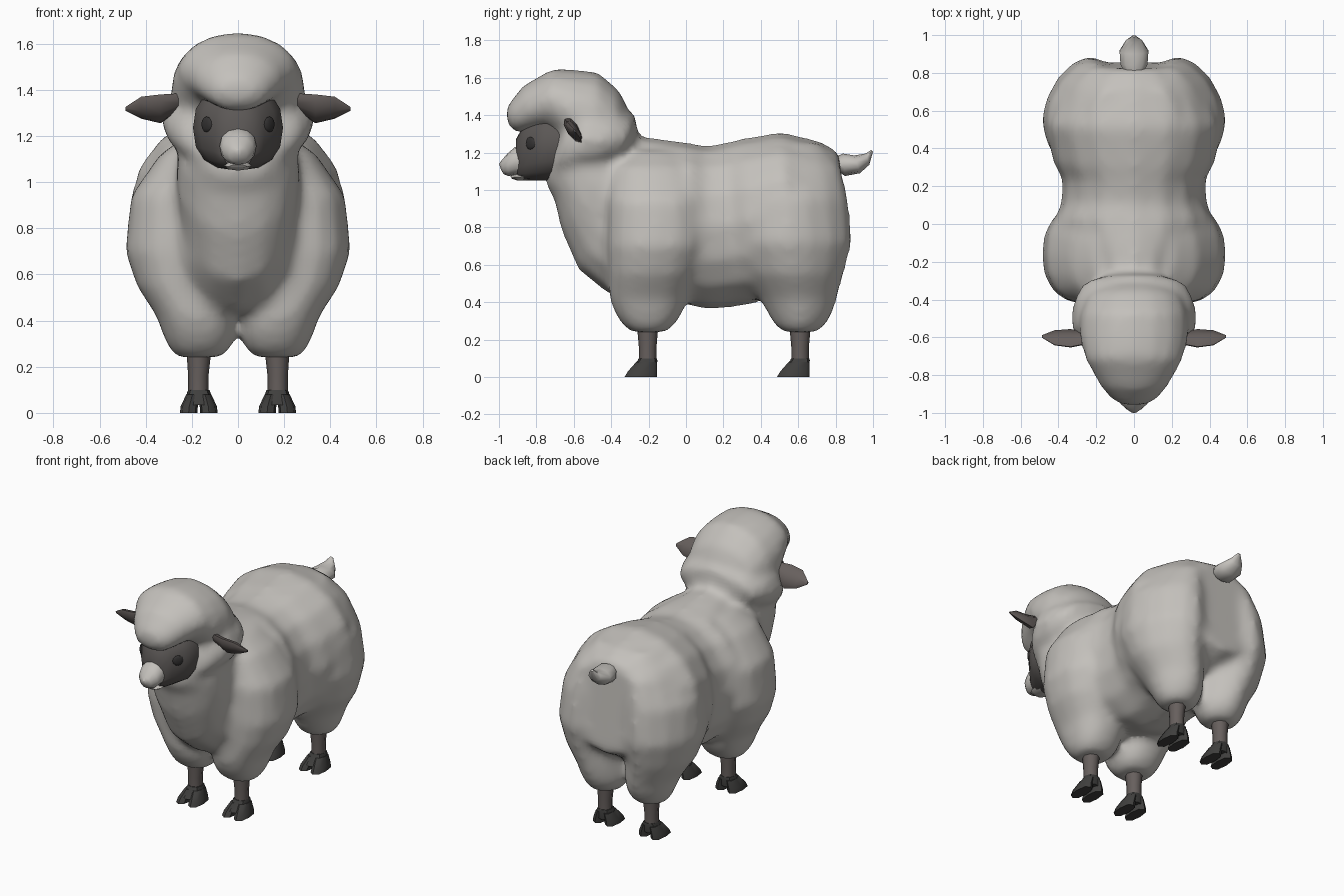
import bpy
import bmesh
from math import cos, sin, pi, radians, copysign
from mathutils import Vector, Matrix

cube = bpy.data.objects.get("Cube")
if cube:
    bpy.data.objects.remove(cube, do_unlink=True)


def material(name, red, green, blue):
    mat = bpy.data.materials.new(name)
    mat.use_nodes = True
    mat.diffuse_color = (red, green, blue, 1)
    shader = next(n for n in mat.node_tree.nodes if n.type == "BSDF_PRINCIPLED")
    shader.inputs["Base Color"].default_value = (red, green, blue, 1)
    shader.inputs["Roughness"].default_value = 0.9
    return mat


WOOL = material("wool cream", 0.55, 0.53, 0.50)
SKIN = material("dark brown skin", 0.135, 0.116, 0.11)
MASK = material("face brown", 0.105, 0.096, 0.092)
HOOF = material("hoof charcoal", 0.05, 0.049, 0.047)
EYE = material("eye black", 0.035, 0.033, 0.033)


def loft(bm, rings, sides=12, power=2.0):
    """Skin closed rings, each given as (start point, opposite point, side vector)."""
    loops = []
    for start, opposite, side in rings:
        centre = (Vector(start) + Vector(opposite)) / 2
        reach = Vector(start) - centre
        loop = []
        for i in range(sides):
            angle = 2 * pi * i / sides
            c, s = (copysign(abs(f) ** (2 / power), f) for f in (cos(angle), sin(angle)))
            loop.append(bm.verts.new(centre + reach * c + Vector(side) * s))
        loops.append(loop)
    for low, high in zip(loops, loops[1:]):
        for i in range(sides):
            j = (i + 1) % sides
            bm.faces.new((low[i], low[j], high[j], high[i]))
    bm.faces.new(loops[0])
    bm.faces.new(loops[-1])


def along(rows):
    """Rings down the middle: top y, top z, bottom y, bottom z, half width."""
    return [((0, ya, za), (0, yb, zb), (w, 0, 0)) for ya, za, yb, zb, w in rows]


def upright(rows, side):
    """Level rings: z, centre x, centre y, x radius, y radius."""
    return [((side * x, y - ry, z), (side * x, y + ry, z), (rx, 0, 0))
            for z, x, y, rx, ry in rows]


def finish(bm, name, mat, blend=False):
    """Turn the bmesh into an object; blend fuses the volumes into one soft skin."""
    bmesh.ops.recalc_face_normals(bm, faces=bm.faces)
    mesh = bpy.data.meshes.new(name)
    bm.to_mesh(mesh)
    bm.free()
    mesh.materials.append(mat)
    obj = bpy.data.objects.new(name, mesh)
    bpy.context.collection.objects.link(obj)
    bpy.ops.object.select_all(action="DESELECT")
    obj.select_set(True)
    bpy.context.view_layer.objects.active = obj
    if blend:
        remesh = obj.modifiers.new("fuse", "REMESH")
        remesh.mode = "VOXEL"
        remesh.voxel_size = 0.025
        remesh.use_smooth_shade = True
        smooth = obj.modifiers.new("soften", "SMOOTH")
        smooth.factor = 0.5
        smooth.iterations = 10
    else:
        bpy.ops.object.shade_smooth_by_angle(angle=radians(50))


# Fleece: torso, shoulders, thighs and head wool fused together
fleece = bmesh.new()
loft(fleece, along([
    (-.58, 1.25, -.75, 1.03, .19), (-.42, 1.28, -.705, .95, .26),
    (-.30, 1.285, -.665, .78, .27), (-.20, 1.28, -.575, .57, .26),
    (-.10, 1.27, -.41, .44, .34), (.03, 1.25, -.04, .395, .43),
    (.11, 1.235, .12, .36, .385), (.22, 1.255, .26, .375, .38),
    (.30, 1.275, .36, .39, .43), (.51, 1.31, .55, .47, .47),
    (.72, 1.26, .72, .53, .38), (.82, 1.20, .86, .60, .26)]), sides=16, power=2.1)
SHOULDER = [
    (.24, .17, -.20, .095, .09), (.28, .165, -.20, .135, .14),
    (.34, .167, -.20, .16, .18), (.42, .18, -.20, .175, .21),
    (.55, .23, -.18, .21, .235), (.70, .25, -.16, .24, .265),
    (.94, .25, -.16, .215, .26), (1.12, .19, -.17, .15, .22),
    (1.21, .13, -.17, .08, .13)]
THIGH = [
    (.24, .17, .61, .095, .09), (.28, .165, .61, .135, .14),
    (.34, .167, .61, .16, .175), (.42, .18, .60, .175, .21),
    (.55, .22, .575, .22, .27), (.72, .235, .55, .255, .34),
    (.95, .22, .54, .245, .33), (1.12, .18, .54, .18, .29),
    (1.25, .12, .52, .11, .20)]
for side in (-1, 1):
    loft(fleece, upright(SHOULDER, side), sides=16, power=2.3)
    loft(fleece, upright(THIGH, side), sides=16, power=1.7)

# Rounded cap over a wider cheek collar
loft(fleece, along([
    (-.965, 1.41, -.95, 1.35, .05), (-.95, 1.46, -.91, 1.30, .12),
    (-.87, 1.56, -.85, 1.31, .18), (-.71, 1.65, -.74, 1.325, .255),
    (-.60, 1.645, -.62, 1.20, .29), (-.47, 1.63, -.50, 1.15, .29),
    (-.36, 1.535, -.38, 1.15, .25), (-.32, 1.46, -.33, 1.25, .15)]), sides=16)
loft(fleece, along([
    (-.68, 1.32, -.75, 1.05, .16), (-.62, 1.42, -.70, 1.04, .27),
    (-.50, 1.50, -.62, 1.04, .33), (-.36, 1.45, -.50, 1.07, .33),
    (-.27, 1.40, -.38, 1.12, .28), (-.26, 1.29, -.30, 1.18, .15)]), sides=16)
finish(fleece, "fleece", WOOL, blend=True)

# Face mask
face = bmesh.new()
loft(face, along([
    (-.62, 1.40, -.62, 1.08, .18), (-.74, 1.42, -.74, 1.05, .195),
    (-.80, 1.40, -.80, 1.05, .165), (-.86, 1.36, -.86, 1.05, .115),
    (-.91, 1.27, -.90, 1.06, .07)]), sides=16, power=2.4)
finish(face, "face_mask", MASK)

# Muzzle and lower jaw
muzzle = bmesh.new()
loft(muzzle, along([
    (-.84, 1.24, -.84, 1.08, .08), (-.915, 1.23, -.91, 1.08, .08),
    (-.955, 1.195, -.95, 1.075, .07), (-.985, 1.16, -.975, 1.085, .04),
    (-1.0, 1.14, -.99, 1.11, .015)]), power=2.2)
finish(muzzle, "muzzle", WOOL)
jaw = bmesh.new()
loft(jaw, along([
    (-.82, 1.10, -.82, 1.05, .06), (-.90, 1.09, -.90, 1.05, .06),
    (-.94, 1.075, -.93, 1.06, .04)]), sides=8)
finish(jaw, "lower_jaw", WOOL)

# Tail
tail = bmesh.new()
loft(tail, along([
    (.78, 1.17, .80, 1.11, .04), (.84, 1.195, .85, 1.075, .075),
    (.90, 1.185, .93, 1.09, .08), (.96, 1.195, .98, 1.135, .045),
    (.99, 1.215, 1.0, 1.205, .01)]), sides=10)
finish(tail, "tail", WOOL)

# Ears: top y, top z, bottom y, bottom z, thickness at each distance out
EAR = [
    (.24, -.63, 1.385, -.58, 1.32, .022), (.335, -.65, 1.38, -.56, 1.255, .03),
    (.42, -.64, 1.37, -.565, 1.275, .024), (.488, -.60, 1.325, -.59, 1.31, .005)]
for side, label in ((1, "left"), (-1, "right")):
    ear = bmesh.new()
    loft(ear, [((side * x, ya, za), (side * x, yb, zb), (0, t * .8, t * .6))
               for x, ya, za, yb, zb, t in EAR], sides=8)
    finish(ear, label + "_ear", SKIN)

    # Eyes: thin discs set into the slanted cheeks
    eye = bmesh.new()
    place = (Matrix.Translation((side * .136, -.832, 1.25))
             @ Matrix.Rotation(radians(-42 * side), 4, "Z")
             @ Matrix.Diagonal((.01, .034, .034, 1)))
    bmesh.ops.create_uvsphere(eye, u_segments=10, v_segments=6, radius=1, matrix=place)
    finish(eye, label + "_eye", EYE)

    # Legs with hooves notched between two toes
    for end, y in (("front", -.205), ("hind", .61)):
        leg = bmesh.new()
        loft(leg, upright([(.07, .172, y, .044, .047), (.16, .172, y, .044, .047),
                           (.25, .17, y, .052, .055), (.34, .17, y, .055, .06)], side),
             sides=8)
        finish(leg, f"{label}_{end}_leg", SKIN)
        hoof = bmesh.new()
        loft(hoof, upright([
            (.035, .17, y - .026, .065, .074), (.09, .17, y, .05, .052),
            (.1, .17, y, .046, .049)], side), sides=8, power=2.6)
        for toe in (-1, 1):
            loft(hoof, upright([
                (0, .17 + toe * .044, y - .037, .038, .087),
                (.03, .17 + toe * .041, y - .028, .037, .078),
                (.08, .17 + toe * .027, y - .006, .027, .056)], side), sides=8, power=2.6)
        finish(hoof, f"{label}_{end}_hoof", HOOF)
